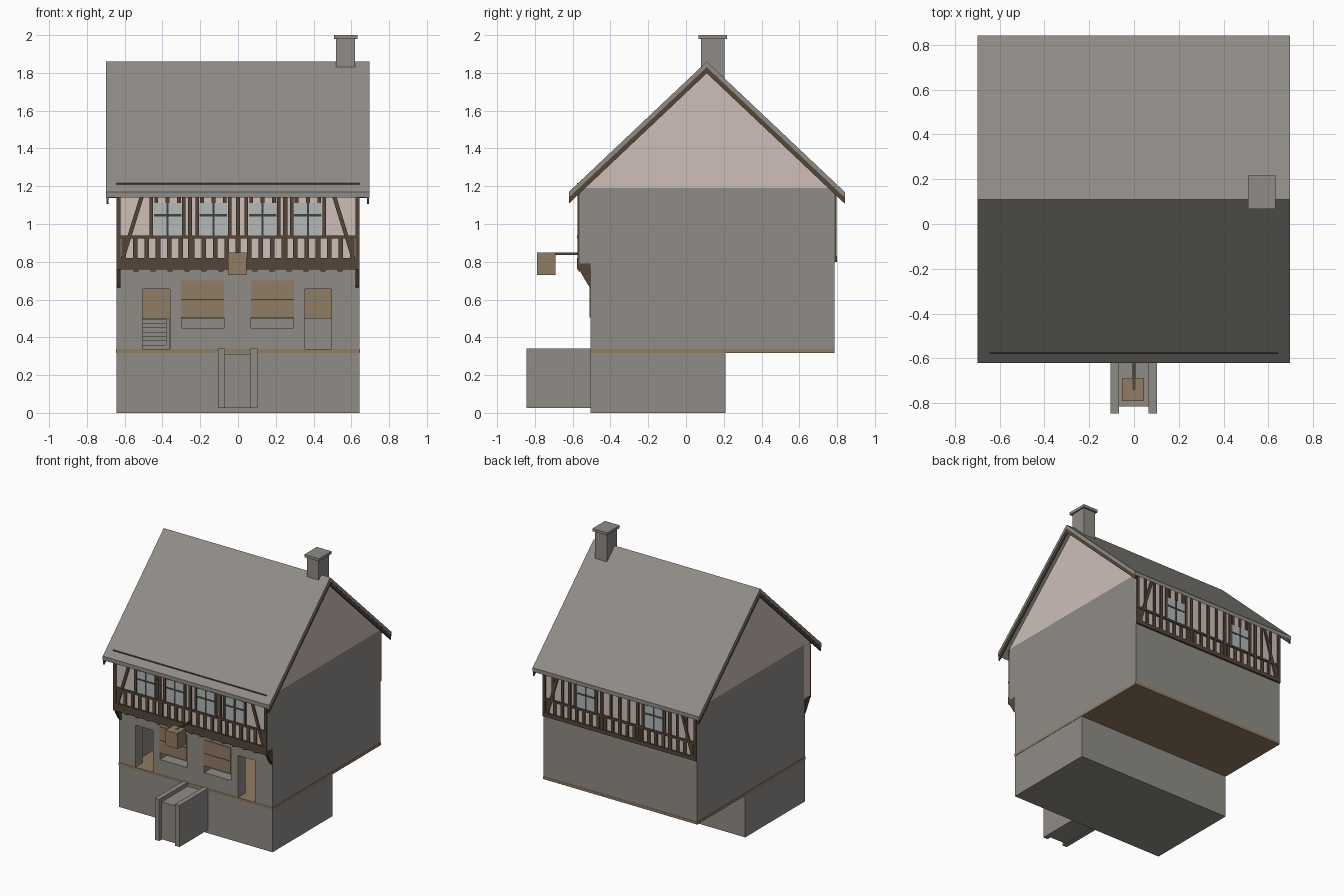
import bpy, bmesh, math
from mathutils import Vector

old = bpy.data.objects.get("Cube")
if old:
    bpy.data.objects.remove(old, do_unlink=True)


def material(name, r, g, b):
    m = bpy.data.materials.new(name)
    m.use_nodes = True
    m.diffuse_color = (r, g, b, 1)
    m.node_tree.nodes["Principled BSDF"].inputs["Base Color"].default_value = (r, g, b, 1)
    return m


stone = material("grey stone", 0.28, 0.265, 0.24)
plaster = material("pale plaster", 0.62, 0.52, 0.48)
timber = material("dark timber", 0.09, 0.062, 0.04)
wood = material("light wood", 0.28, 0.20, 0.125)
glass = material("window glass", 0.44, 0.49, 0.48)
bars = material("window bars", 0.06, 0.05, 0.045)


def finish(name, bm, mat):
    bmesh.ops.recalc_face_normals(bm, faces=bm.faces[:])
    me = bpy.data.meshes.new(name)
    bm.to_mesh(me)
    bm.free()
    if mat:
        me.materials.append(mat)
    ob = bpy.data.objects.new(name, me)
    bpy.context.collection.objects.link(ob)
    return ob


def boxes(name, mat, *ranges):
    """One object made of boxes, each given as x, y and z ranges."""
    bm = bmesh.new()
    for r in ranges:
        made = bmesh.ops.create_cube(bm, size=1)["verts"]
        for v in made:
            v.co = Vector([(lo + hi) / 2 + c * (hi - lo) for c, (lo, hi) in zip(v.co, r)])
    return finish(name, bm, mat)


def extrude_x(name, mat, profile, x0, x1):
    """A y-z profile extruded along x."""
    bm = bmesh.new()
    face = bm.faces.new([bm.verts.new((x0, y, z)) for y, z in profile])
    new = bmesh.ops.extrude_face_region(bm, geom=[face])["geom"]
    for v in new:
        if isinstance(v, bmesh.types.BMVert):
            v.co.x = x1
    return finish(name, bm, mat)


W, FRONT, BACK, JETTY = 0.643, -0.505, 0.785, -0.565
RIDGE_Y, RIDGE_Z, PITCH = 0.11, 1.86, 0.945


def roof_z(y):
    return RIDGE_Z - abs(y - RIDGE_Y) * PITCH


# Masonry
boxes("cellar", stone, ((-W, W), (FRONT, 0.21), (0, 0.325)))
boxes("floor_slab", wood, ((-W - .002, W + .002), (FRONT - .002, BACK + .002), (0.318, 0.338)))
walls = boxes("stone_walls", stone, ((-W, W), (FRONT, BACK), (0.322, 1.19)))

# Ground floor room, doorways and window openings
cuts = [((-0.56, 0.56), (-0.42, 0.2), (0.33, 0.72))]
for x0, x1, z0, z1 in ((-.505, -.36, .331, .655), (.355, .495, .331, .655),
                       (-.3, -.075, .45, .695), (.07, .295, .45, .695)):
    cuts.append(((x0, x1), (FRONT - .1, -0.4), (z0, z1)))
for c in cuts:
    cutter = boxes("cutter", None, c)
    cutter.hide_render = True
    mod = walls.modifiers.new("opening", "BOOLEAN")
    mod.operation, mod.solver, mod.object = "DIFFERENCE", "EXACT", cutter
    bpy.context.view_layer.objects.active = walls
    bpy.ops.object.modifier_apply(modifier=mod.name)
    bpy.data.objects.remove(cutter, do_unlink=True)

boxes("room_panel", wood, ((-.56, .56), (.19, .202), (.5, .721)))
boxes("indoor_stairs", stone, *[((-.51, -.38), (i * .027, .195), (.336 + i * .023, .359 + i * .023))
                                for i in range(7)])
boxes("stair_stringer", stone, ((-.38, -.362), (0, .195), (.336, .5)))

# Shop window shutters in two leaves
for side, x in (("right", -.1875), ("left", .1825)):
    boxes(side + "_shutter", wood,
          *[((x - .113, x + .113), (FRONT - .007, FRONT + .008), z) for z in ((.505, .598), (.604, .70))])
    boxes(side + "_shutter_gap", bars, ((x - .113, x + .113), (FRONT - .005, FRONT + .005), (.597, .605)))

# Cellar steps going down to the house
boxes("step_walls", stone, *[(x, (-.845, FRONT + .01), (.025, .34)) for x in ((-.105, -.068), (.065, .102))])
boxes("cellar_steps", stone, *[((-.07, .067), (-.815 + i * .044, FRONT + .01), (.027, .31 - i * .04))
                               for i in range(7)][::-1])

# Jettied upper floor and gables
boxes("front_plaster", plaster, ((-W, W - .003), (JETTY, FRONT + .01), (.78, 1.19)))
boxes("jetty_side", stone, ((W - .003, W), (JETTY, FRONT), (.79, 1.19)))
boxes("back_plaster", plaster, ((-W, W), (BACK - .002, BACK + .002), (.8, 1.185)))
extrude_x("gable_plaster", plaster,
          [(JETTY, 1.19), (BACK, 1.19), (RIDGE_Y, RIDGE_Z - .03)], -W, W)


def brace(name, y0, y1, xa, za, xb, zb, w=.022):
    """A slanted timber between two heights."""
    bm = bmesh.new()
    rings = [[bm.verts.new((x, y, z)) for x, z in
              ((xa - w / 2, za), (xa + w / 2, za), (xb + w / 2, zb), (xb - w / 2, zb))] for y in (y0, y1)]
    for ring in rings:
        bm.faces.new(ring)
    for i in range(4):
        j = (i + 1) % 4
        bm.faces.new((rings[0][i], rings[0][j], rings[1][j], rings[1][i]))
    finish(name, bm, timber)


def framing(name, wall, out, sill, top, windows, posts, studs):
    """Half-timbering with windows on one wall; out is the facing direction."""
    def depth(d):
        return tuple(sorted((wall - out * .001, wall + out * d)))
    parts = [((-W, W), depth(.012), (sill[0], sill[1])), ((-W, W), depth(.011), (.924, .94))]
    # short studs under the rail
    for i in range(21):
        x = -.605 + i * .0605
        parts.append(((x - .012, x + .012), depth(.008), (sill[1], .925)))
    for x in posts:
        parts.append(((x - .011, x + .011), depth(.01), (sill[1], top)))
    for x in studs:
        parts.append(((x - .009, x + .009), depth(.008), (.94, top)))
    for x in windows:
        for s in (-.06, 0, .06):
            parts.append(((x + s - .01, x + s + .01), depth(.008), (1.11, top)))
    boxes(name + "_timbers", timber, *parts)
    boxes(name + "_glass", glass, *[((x - .073, x + .073), depth(.004), (.94, 1.11)) for x in windows])
    cross = []
    for x in windows:
        cross += [((x - .006, x + .006), depth(.007), (.94, 1.11)),
                  ((x - .073, x + .073), depth(.006), (1.04, 1.052))]
    boxes(name + "_window_bars", bars, *cross)
    y0, y1 = depth(.009)
    for s in (-1, 1):
        brace(name + "_brace", y0, y1, s * .61, sill[1], s * .505, top)


front_windows = (-.373, -.13, .13, .37)
framing("front", JETTY, -1, (.76, .82), 1.16, front_windows, (-.632, -.255, 0, .25, .632),
        [x + s * .086 for x in front_windows for s in (-1, 1)])
back_windows = (-.285, .285)
framing("back", BACK + .002, 1, (.8, .83), 1.18, back_windows, (-.632, -.42, -.15, 0, .15, .42, .632),
        (-.56, -.48, -.375, -.195, -.075, .075, .195, .375, .48, .56))

# Jetty beam, joist ends, corner brackets
boxes("jetty_beam", timber, ((-W, W), (JETTY - .01, FRONT + .005), (.762, .795)))
boxes("joist_ends", timber, *[((x - .012, x + .012), (JETTY - .005, FRONT), (.748, .77))
                              for x in [-.54 + i * .09 for i in range(13)]])
for s in (-1, 1):
    extrude_x("jetty_bracket", timber,
              [(JETTY - .008, .77), (FRONT + .003, .77), (FRONT + .003, .66), (FRONT - .012, .675)],
              s * .622, s * (W + .001))

# Roof covering, barge boards and the timber line above the eaves
EAVE_F, EAVE_B = -.62, .842


def roof_band(name, mat, upper, lower, x0, x1):
    ys = (EAVE_F, RIDGE_Y, EAVE_B)
    outline = [(y, roof_z(y) - upper) for y in ys] + [(y, roof_z(y) - lower) for y in reversed(ys)]
    return extrude_x(name, mat, outline, x0, x1)


roof_band("roof", stone, 0, .03, -.699, .696)
roof_band("right_barge_board", timber, .029, .062, -.697, -.685)
roof_band("left_barge_board", timber, .029, .062, .682, .694)
boxes("eaves_line", timber, ((-W, W), (-.578, -.573), (1.18, 1.2165)))

# Chimney
boxes("chimney", stone, ((.52, .62), (.08, .203), (1.7, 1.985)))
boxes("chimney_cap", stone, ((.508, .632), (.067, .217), (1.98, 2.0)))

# Hanging sign
boxes("sign_arm", timber, ((-.006, .006), (-.74, JETTY), (.836, .85)))
boxes("sign_block", wood, ((-.053, .045), (-.79, -.69), (.73, .848)))
